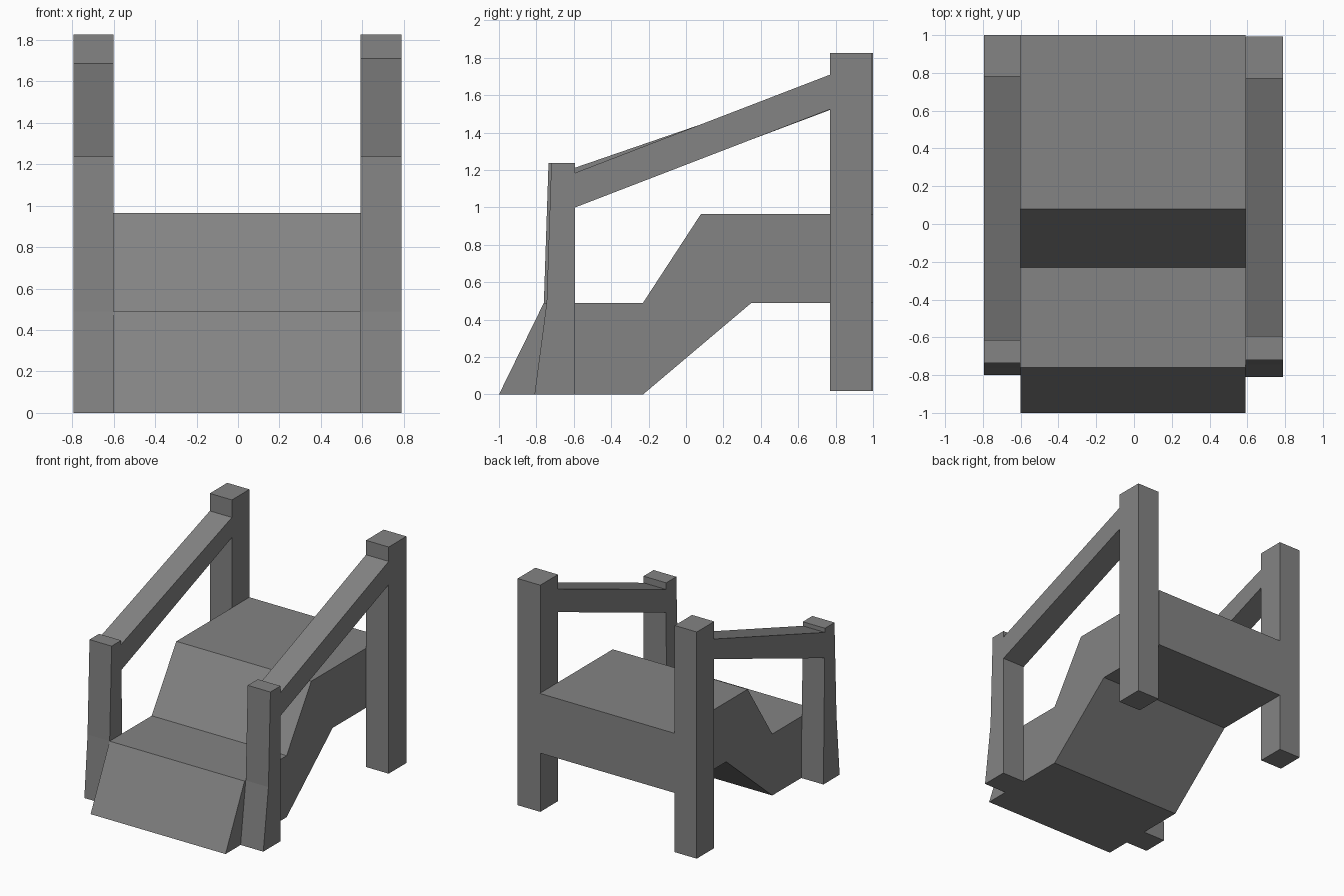
import bpy
import bmesh

if "Cube" in bpy.data.objects:
    bpy.data.objects.remove(bpy.data.objects["Cube"])

# Dark grey finish shared by every part
dark_grey = bpy.data.materials.new("dark_grey")
dark_grey.diffuse_color = (0.23, 0.23, 0.23, 1)
dark_grey.use_nodes = True
dark_grey.node_tree.nodes["Principled BSDF"].inputs["Base Color"].default_value = dark_grey.diffuse_color


def extrude_profile(name, profile, x0, x1):
    """Extrude a (y, z) outline along x into a closed solid."""
    bm = bmesh.new()
    face = bm.faces.new([bm.verts.new((x0, y, z)) for y, z in profile])
    ext = bmesh.ops.extrude_face_region(bm, geom=[face], use_keep_orig=True)
    moved = [g for g in ext["geom"] if isinstance(g, bmesh.types.BMVert)]
    bmesh.ops.translate(bm, verts=moved, vec=(x1 - x0, 0, 0))
    bmesh.ops.recalc_face_normals(bm, faces=bm.faces)
    mesh = bpy.data.meshes.new(name)
    bm.to_mesh(mesh)
    bm.free()
    mesh.materials.append(dark_grey)
    obj = bpy.data.objects.new(name, mesh)
    bpy.context.collection.objects.link(obj)


# Sloping stepped deck
extrude_profile("stepped_deck", [
    (-1, 0), (-0.23, 0), (0.35, 0.49), (1, 0.49), (1, 0.965),
    (0.08, 0.965), (-0.23, 0.49), (-0.76, 0.49)], -0.6, 0.59)

# Posts and handrails; the two sides differ slightly
# side, x0, x1, front post (bottom, knee, top, back), rear post, rail top z
sides = [
    ("left", -0.795, -0.6, (-0.80, -0.76, -0.735, -0.615), (0.78, 1.0), (1.205, 1.685)),
    ("right", 0.59, 0.79, (-0.81, -0.745, -0.72, -0.593), (0.77, 0.993), (1.185, 1.71)),
]
for side, x0, x1, (bottom, knee, top, back), (r0, r1), (z0, z1) in sides:
    extrude_profile(f"{side}_front_post", [
        (bottom, 0), (-0.595, 0), (back, 1.238), (top, 1.238), (knee, 0.49)], x0, x1)
    extrude_profile(f"{side}_rear_post", [
        (r0, 0.018), (r1, 0.018), (r1, 1.825), (r0, 1.825)], x0, x1)
    extrude_profile(f"{side}_handrail", [
        (back, 1.0), (r0, 1.525), (r0, z1), (back, z0)], x0, x1)
